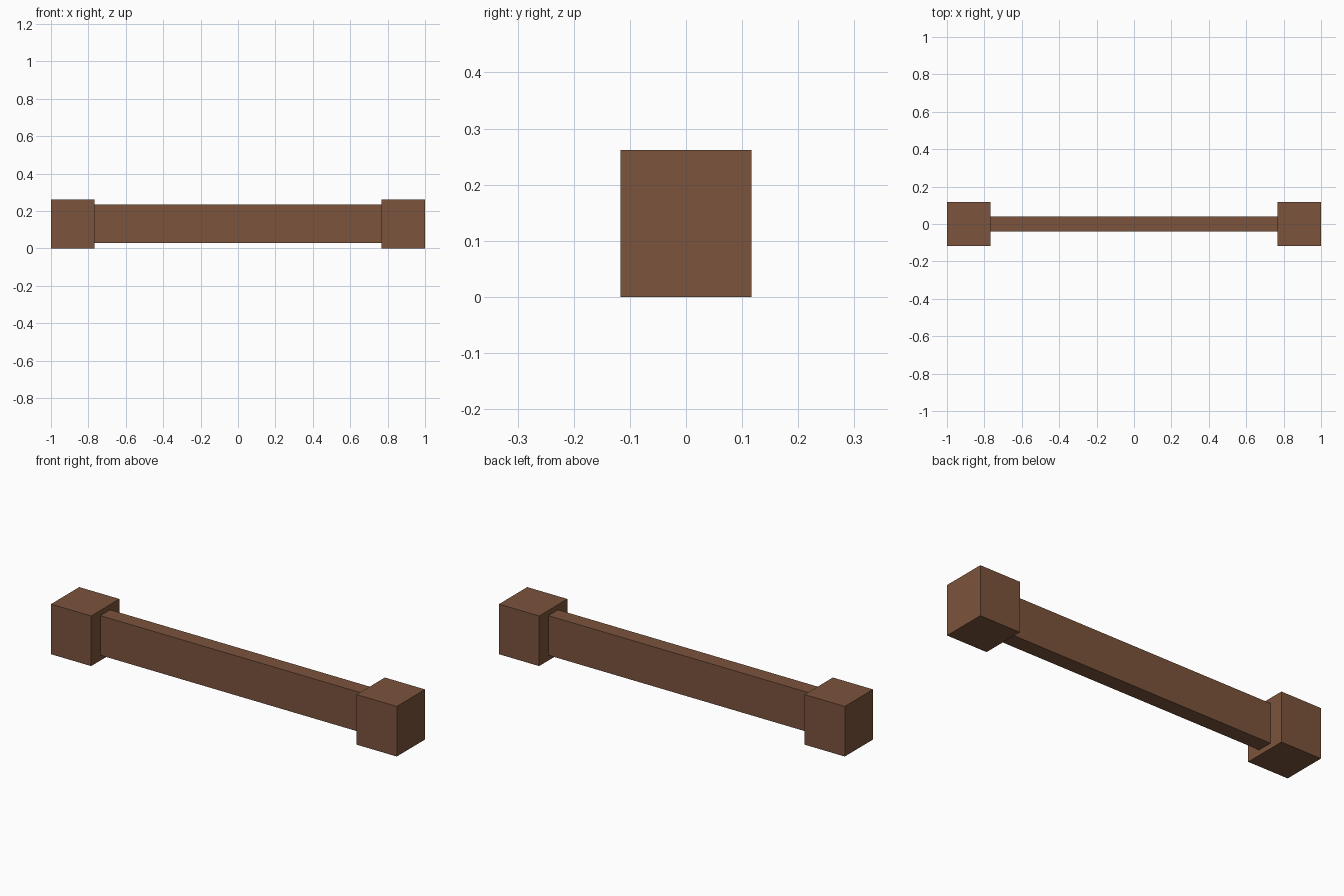
import bpy

default = bpy.data.objects.get("Cube")
if default:
    bpy.data.objects.remove(default, do_unlink=True)

# Single brown wood colour
WOOD = (0.2, 0.088, 0.046, 1.0)
wood = bpy.data.materials.new("brown_wood")
wood.use_nodes = True
wood.diffuse_color = WOOD
bsdf = next(n for n in wood.node_tree.nodes if n.type == "BSDF_PRINCIPLED")
bsdf.inputs["Base Color"].default_value = WOOD
bsdf.inputs["Roughness"].default_value = 0.8

HALF_LENGTH = 1.0
POST_X, POST_Y, POST_Z = 0.232, 0.233, 0.262
RAIL_Y, RAIL_Z = 0.08, 0.207


def box(name, size, x):
    """Box centred on y and on the mid height of the posts."""
    bpy.ops.mesh.primitive_cube_add(size=1, location=(x, 0, POST_Z / 2))
    obj = bpy.context.object
    obj.name = name
    obj.scale = size
    bpy.ops.object.transform_apply(location=False, rotation=False, scale=True)
    obj.data.materials.append(wood)
    return obj


# End posts
for side, sign in (("left", 1), ("right", -1)):
    box(side + "_post", (POST_X, POST_Y, POST_Z), sign * (HALF_LENGTH - POST_X / 2))

# Rail between the inner faces of the posts
box("rail", (2 * (HALF_LENGTH - POST_X), RAIL_Y, RAIL_Z), 0)
